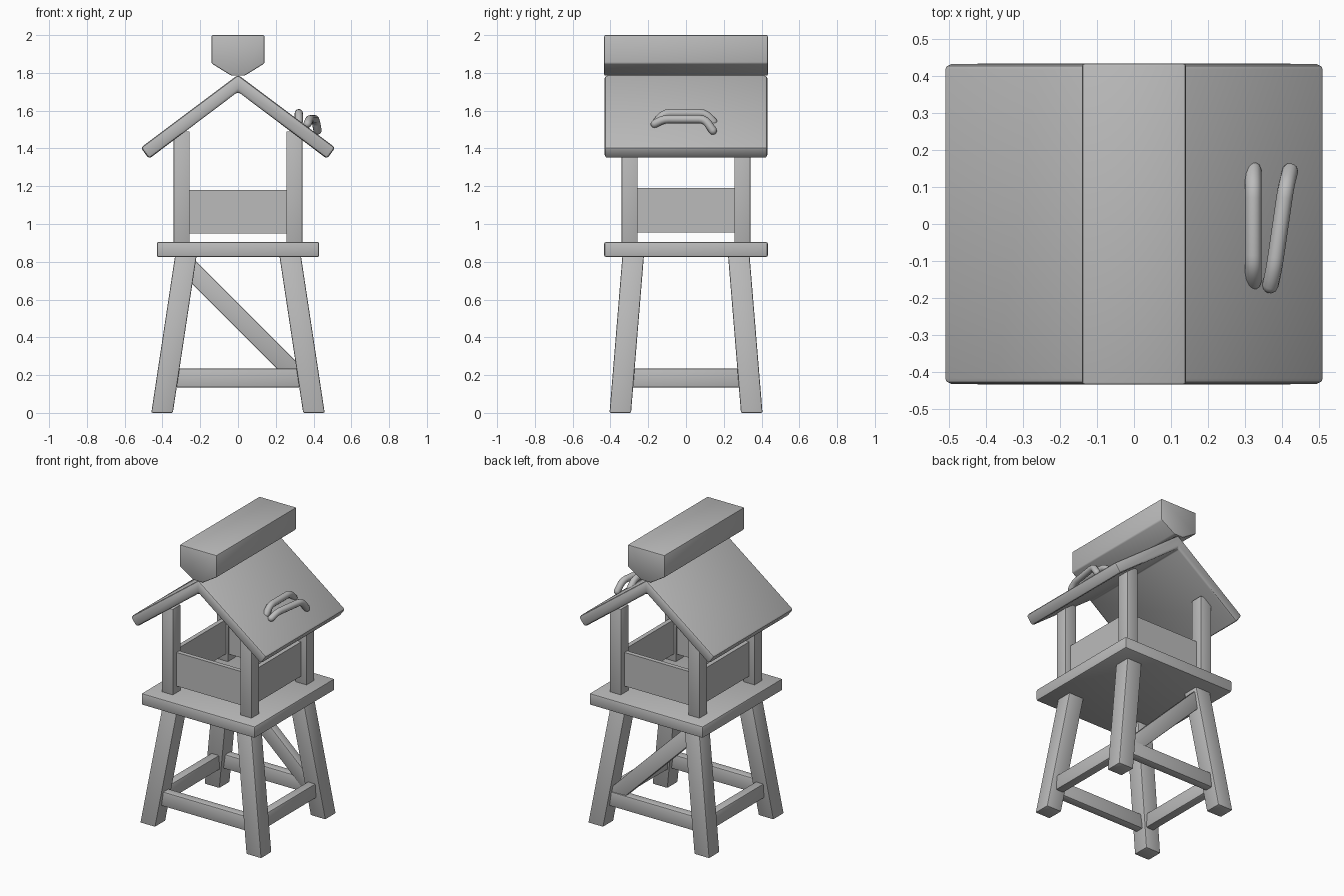
import bpy, bmesh, math
from mathutils import Vector

if "Cube" in bpy.data.objects:
    bpy.data.objects.remove(bpy.data.objects["Cube"])

wood = bpy.data.materials.new("grey wood")
wood.diffuse_color = (0.5, 0.5, 0.5, 1)
wood.use_nodes = True
wood.node_tree.nodes["Principled BSDF"].inputs["Base Color"].default_value = wood.diffuse_color


def finish(bm, name, bevel=0.0, segments=2):
    """Bevel, shade and link a part."""
    bmesh.ops.recalc_face_normals(bm, faces=bm.faces)
    if bevel:
        edges = [e for e in bm.edges if e.calc_face_angle(0) > math.radians(25)]
        bmesh.ops.bevel(bm, geom=edges, offset=bevel, segments=segments,
                        profile=0.5, affect='EDGES')
    mesh = bpy.data.meshes.new(name)
    bm.to_mesh(mesh)
    bm.free()
    ob = bpy.data.objects.new(name, mesh)
    bpy.context.collection.objects.link(ob)
    mesh.materials.append(wood)
    bpy.ops.object.select_all(action='DESELECT')
    ob.select_set(True)
    bpy.context.view_layer.objects.active = ob
    bpy.ops.object.shade_smooth_by_angle(angle=math.radians(35))
    return ob


def loft(name, ring_a, ring_b, bevel=0.0):
    """Solid between two matching rings of points."""
    bm = bmesh.new()
    a = [bm.verts.new(p) for p in ring_a]
    b = [bm.verts.new(p) for p in ring_b]
    bm.faces.new(a)
    bm.faces.new(b)
    for i in range(len(a)):
        j = (i + 1) % len(a)
        bm.faces.new((a[i], a[j], b[j], b[i]))
    return finish(bm, name, bevel)


def rect(cx, cy, z, hx, hy):
    return [(cx + sx * hx, cy + sy * hy, z)
            for sx, sy in ((-1, -1), (1, -1), (1, 1), (-1, 1))]


def box(name, centre, size, bevel=0.0):
    (x, y, z), (w, d, h) = centre, size
    return loft(name, rect(x, y, z - h / 2, w / 2, d / 2),
                rect(x, y, z + h / 2, w / 2, d / 2), bevel)


def extrude_y(name, profile, half, bevel):
    return loft(name, [(x, -half, z) for x, z in profile],
                [(x, half, z) for x, z in profile], bevel)


def tube(name, points, radius):
    """Round tube with domed ends, swept along a softened path."""
    pts = [Vector(p) for p in points]
    path = [pts[0]]
    for p, c, n in zip(pts, pts[1:], pts[2:]):
        s, e = c + (p - c).normalized() * 0.03, c + (n - c).normalized() * 0.03
        path += [s.lerp(c, t).lerp(c.lerp(e, t), t) for t in (0, 0.33, 0.67, 1)]
    path.append(pts[-1])
    radii = [radius] * len(path)
    for end, nxt in ((0, 1), (-1, -2)):
        out = (path[end] - path[nxt]).normalized()
        caps = [(path[end] + out * radius * math.sin(a), radius * math.cos(a))
                for a in (0.5, 1.0, 1.35)]
        if end == 0:
            path = [c[0] for c in reversed(caps)] + path
            radii = [c[1] for c in reversed(caps)] + radii
        else:
            path += [c[0] for c in caps]
            radii += [c[1] for c in caps]
    bm = bmesh.new()
    rings = []
    for i, p in enumerate(path):
        d = (path[min(i + 1, len(path) - 1)] - path[max(i - 1, 0)]).normalized()
        u = d.cross(Vector((1, 0, 0))).normalized()
        v = d.cross(u)
        rings.append([bm.verts.new(p + (u * math.cos(a) + v * math.sin(a)) * radii[i])
                      for a in (k * math.tau / 12 for k in range(12))])
    bm.faces.new(rings[0])
    bm.faces.new(rings[-1])
    for r, s in zip(rings, rings[1:]):
        for k in range(12):
            bm.faces.new((r[k], r[k - 1], s[k - 1], s[k]))
    return finish(bm, name)


# Splayed legs and upright posts at the four corners
for sx, side in ((-1, "left"), (1, "right")):
    for sy, end in ((-1, "front"), (1, "back")):
        loft(f"{end}_{side}_leg", rect(sx * 0.402, sy * 0.348, 0, 0.057, 0.057),
             rect(sx * 0.275, sy * 0.279, 0.84, 0.057, 0.057), 0.007)
        box(f"{end}_{side}_post", (sx * 0.298, sy * 0.298, 1.19),
            (0.085, 0.085, 0.60), 0.003)

# Platform
box("platform", (0, 0, 0.865), (0.86, 0.866, 0.08), 0.01)

# Lower rails and wall panels on all four sides
for s, end, side in ((-1, "front", "left"), (1, "back", "right")):
    box(f"{end}_rail", (0, s * 0.335, 0.185), (0.66, 0.06, 0.10), 0.008)
    box(f"{side}_rail", (s * 0.365, 0, 0.185), (0.06, 0.58, 0.10), 0.008)
    box(f"{end}_panel", (0, s * 0.285, 1.065), (0.53, 0.03, 0.23))
    box(f"{side}_panel", (s * 0.285, 0, 1.072), (0.03, 0.53, 0.235))

# Diagonal brace between the back legs
start, stop = Vector((-0.262, 0.290, 0.772)), Vector((0.325, 0.332, 0.185))
along = (stop - start).normalized()
wide = along.cross(Vector((0, 1, 0))).normalized() * 0.05
deep = along.cross(wide).normalized() * 0.03
loft("diagonal_brace",
     *[[p + wide * a + deep * b for a, b in ((-1, -1), (1, -1), (1, 1), (-1, 1))]
       for p in (start, stop)], 0.006)

# Pitched roof
extrude_y("roof", [(0, 1.79), (0.515, 1.404), (0.471, 1.345), (0, 1.70),
                   (-0.471, 1.345), (-0.515, 1.404)], 0.431, 0.015)

# Heavy ridge block with a tapered underside
extrude_y("ridge_block", [(-0.14, 2.0), (0.14, 2.0), (0.14, 1.85), (0.035, 1.785),
                          (-0.035, 1.785), (-0.14, 1.85)], 0.433, 0.007)

# Two bent tubes lying on the right roof slope
tube("upper_tube", [(0.322, -0.155, 1.54), (0.322, -0.115, 1.587),
                    (0.322, 0.10, 1.587), (0.322, 0.145, 1.54)], 0.022)
tube("lower_tube", [(0.368, -0.165, 1.53), (0.378, -0.12, 1.555),
                    (0.41, 0.10, 1.555), (0.421, 0.142, 1.495)], 0.022)
